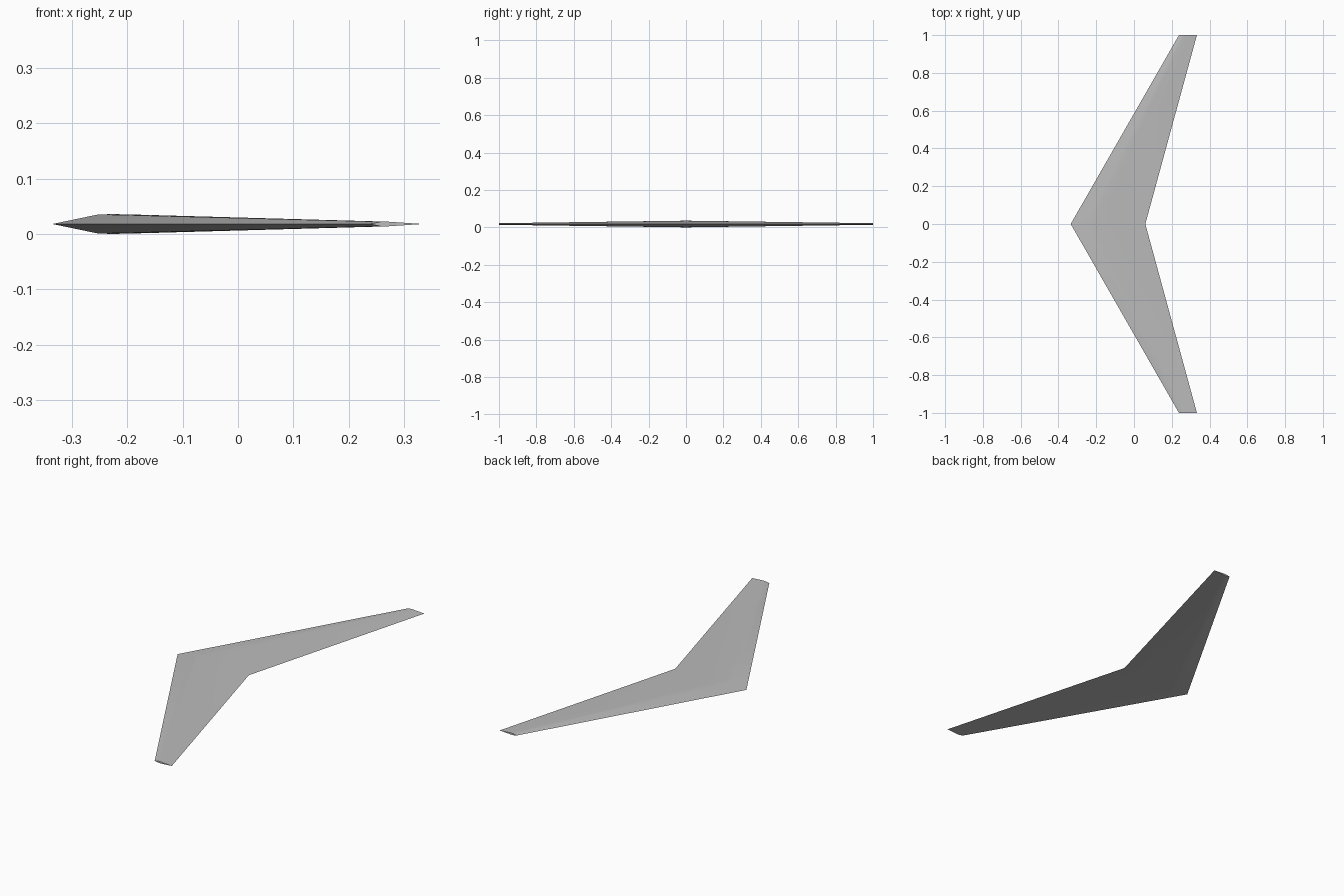
import bpy
import bmesh

cube = bpy.data.objects.get("Cube")
if cube:
    bpy.data.objects.remove(cube, do_unlink=True)

# Plain grey skin
grey = bpy.data.materials.new("wing grey")
grey.use_nodes = True
colour = (0.5, 0.5, 0.5, 1)
grey.diffuse_color = colour
grey.node_tree.nodes["Principled BSDF"].inputs["Base Color"].default_value = colour

# Upper half of the section: fraction of chord, fraction of full half thickness
UPPER = [(0, 0), (0.21, 0.97), (0.27, 1), (0.34, 0.98), (1, 0)]
SECTION = UPPER + [(c, -t) for c, t in reversed(UPPER[1:-1])]
MID_Z = 0.018
THICKNESS = 0.045  # half thickness per unit of chord

# Stations along the span: y, leading edge x, trailing edge x
STATIONS = [(-1, 0.238, 0.333), (0, -0.335, 0.06), (1, 0.238, 0.333)]


def section_ring(bm, y, lead, trail):
    chord = trail - lead
    return [bm.verts.new((lead + c * chord, y, MID_Z + t * THICKNESS * chord))
            for c, t in SECTION]


# Swept wing lofted from tip to tip
bm = bmesh.new()
rings = [section_ring(bm, *s) for s in STATIONS]
n = len(SECTION)
for a, b in zip(rings, rings[1:]):
    for i in range(n):
        j = (i + 1) % n
        bm.faces.new((a[i], a[j], b[j], b[i]))
# Flat tip caps
bm.faces.new(rings[0])
bm.faces.new(rings[-1])
bmesh.ops.recalc_face_normals(bm, faces=bm.faces)

mesh = bpy.data.meshes.new("swept_wing")
bm.to_mesh(mesh)
bm.free()
mesh.materials.append(grey)
wing = bpy.data.objects.new("swept_wing", mesh)
bpy.context.collection.objects.link(wing)

# Smooth surfaces with crisp leading, trailing and tip edges
bpy.ops.object.select_all(action="DESELECT")
wing.select_set(True)
bpy.context.view_layer.objects.active = wing
bpy.ops.object.shade_smooth_by_angle(angle=0.3)
